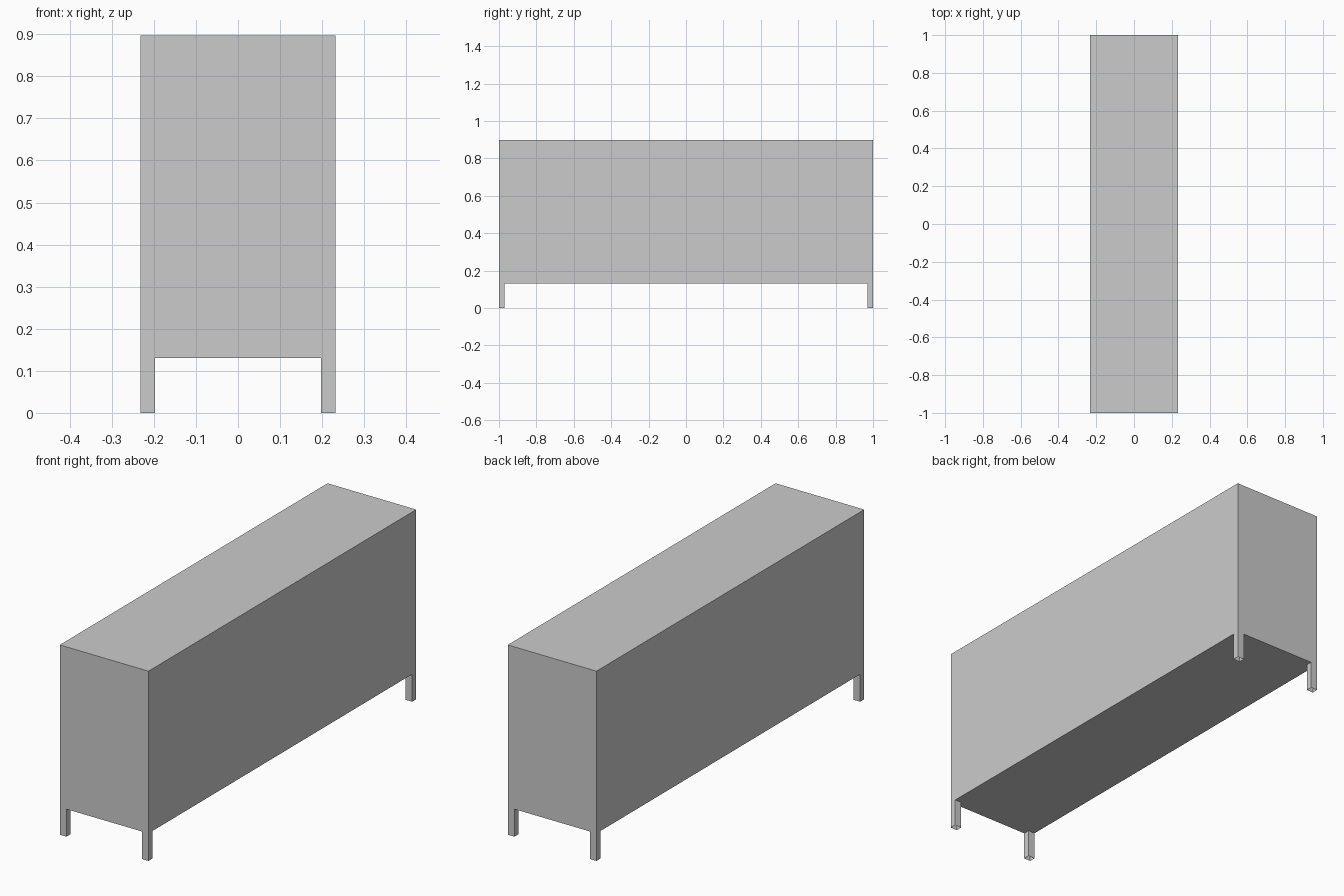
import bpy, bmesh, math

if "Cube" in bpy.data.objects:
    bpy.data.objects.remove(bpy.data.objects["Cube"])

W, L, TOP, LEG_H = 0.232, 1.0, 0.897, 0.13   # half width, half length, heights
LEG_X, LEG_Y = 0.035, 0.030                  # leg section

bm = bmesh.new()

# Cabinet body
bmesh.ops.create_cube(bm, size=2)
for v in bm.verts:
    v.co = (v.co.x * W, v.co.y * L, TOP if v.co.z > 0 else LEG_H)

# Cut lines that mark out the corner legs
for s in (-1, 1):
    for co, no in (((s * (W - LEG_X), 0, 0), (1, 0, 0)),
                   ((0, s * (L - LEG_Y), 0), (0, 1, 0))):
        bmesh.ops.bisect_plane(bm, geom=bm.verts[:] + bm.edges[:] + bm.faces[:],
                               plane_co=co, plane_no=no)

# Legs pulled down from the four underside corners, hollow with open ends
bm.normal_update()
for f in [f for f in bm.faces if f.normal.z < -0.9]:
    c = f.calc_center_median()
    if abs(c.x) > W - LEG_X and abs(c.y) > L - LEG_Y:
        foot = bmesh.ops.extrude_discrete_faces(bm, faces=[f])["faces"]
        for v in foot[0].verts:
            v.co.z = 0
        bmesh.ops.delete(bm, geom=foot, context='FACES_ONLY')

# Merge flat regions so legs run straight into the sides
bmesh.ops.remove_doubles(bm, verts=bm.verts[:], dist=1e-5)
bmesh.ops.dissolve_limit(bm, angle_limit=math.radians(1),
                         verts=bm.verts[:], edges=bm.edges[:])

mesh = bpy.data.meshes.new("cabinet_with_legs")
bm.to_mesh(mesh)
bm.free()
bpy.context.collection.objects.link(bpy.data.objects.new("cabinet_with_legs", mesh))
